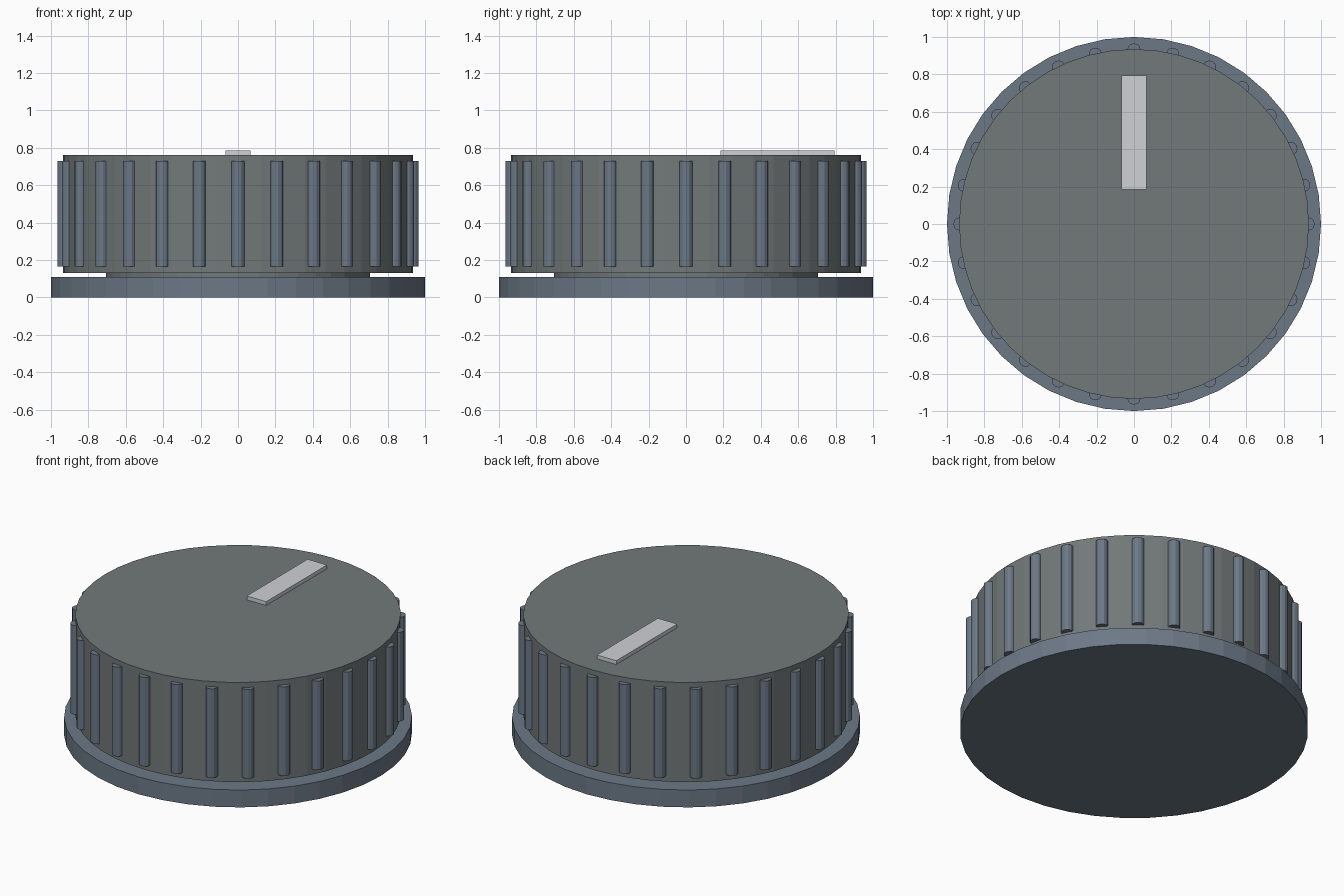
import bpy
import math

default = bpy.data.objects.get("Cube")
if default:
    bpy.data.objects.remove(default, do_unlink=True)


def material(name, rgb):
    mat = bpy.data.materials.new(name)
    mat.use_nodes = True
    mat.diffuse_color = (*rgb, 1)
    mat.node_tree.nodes["Principled BSDF"].inputs["Base Color"].default_value = (*rgb, 1)
    return mat


def cylinder(name, radius, bottom, top, sides, mat, x=0, y=0, turn=0):
    bpy.ops.mesh.primitive_cylinder_add(
        vertices=sides, radius=radius, depth=top - bottom,
        location=(x, y, (bottom + top) / 2), rotation=(0, 0, turn))
    obj = bpy.context.object
    obj.name = name
    obj.data.materials.append(mat)
    return obj


body_grey = material("body_grey", (0.17, 0.19, 0.19))
slate = material("slate", (0.15, 0.19, 0.24))
pale = material("pale_grey", (0.62, 0.64, 0.66))

# Base flange, recessed neck and main grip
cylinder("base_flange", 1.0, 0, 0.11, 40, slate)
cylinder("neck", 0.705, 0.11, 0.13, 40, body_grey)
cylinder("knob_body", 0.935, 0.13, 0.762, 48, body_grey)

# Half-embedded grip ribs around the side
RIBS = 28
for i in range(RIBS):
    angle = math.tau * i / RIBS
    cylinder(f"grip_rib_{i + 1}", 0.036, 0.165, 0.73, 12, slate,
             0.93 * math.cos(angle), 0.93 * math.sin(angle), angle)

# Raised pointer bar on the top face
bpy.ops.mesh.primitive_cube_add(size=1, location=(0, 0.49, 0.774))
pointer = bpy.context.object
pointer.name = "pointer_bar"
pointer.scale = (0.136, 0.61, 0.024)
bpy.ops.object.transform_apply(location=False, rotation=False, scale=True)
pointer.data.materials.append(pale)
